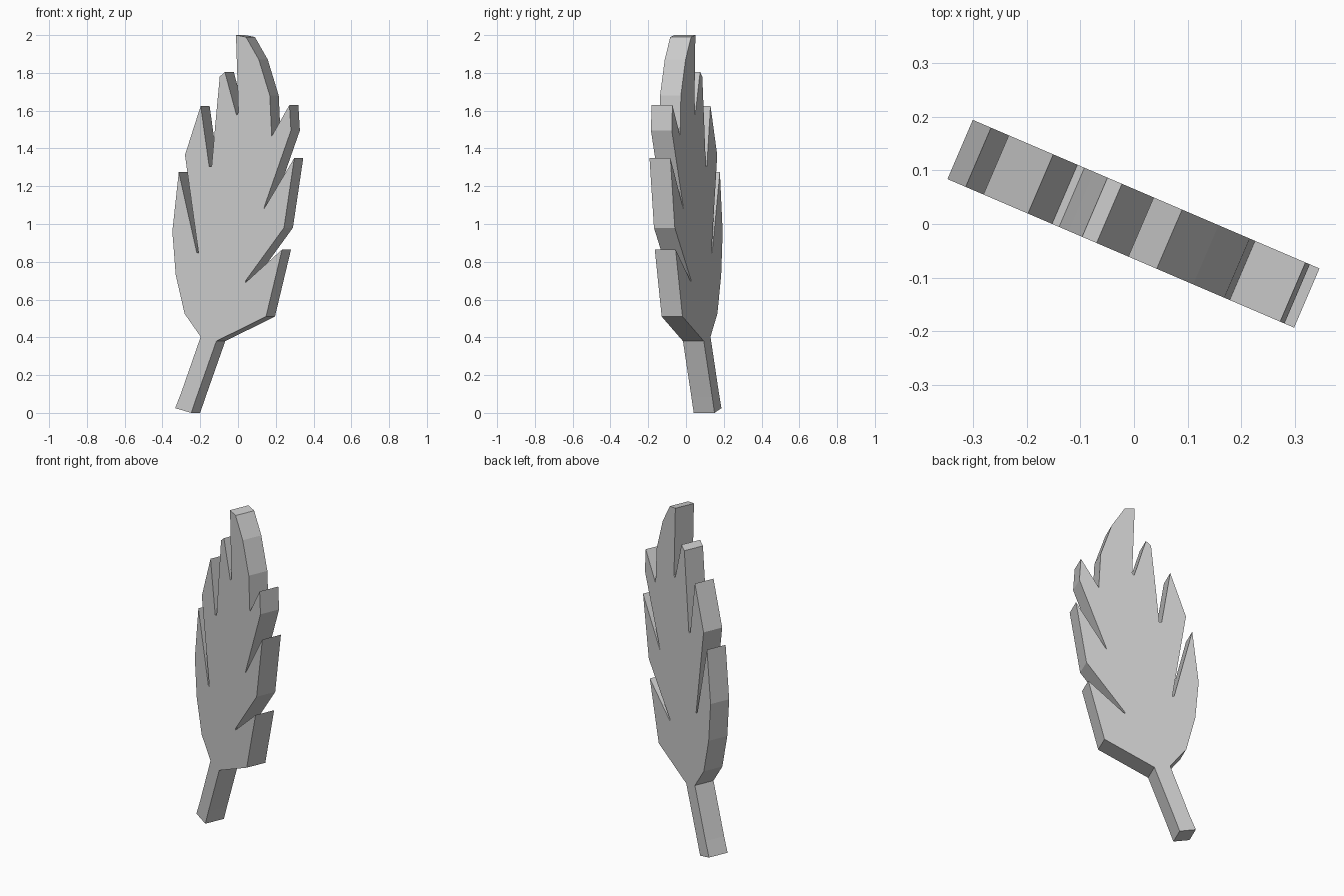
import bpy, bmesh
from math import radians, cos
from mathutils import Matrix

ANGLE = radians(-23.2)
THICK = 0.12

# Feather outline as seen from the front (x, z), anticlockwise from the quill tip
outline = [
    (-0.333, 0.025), (-0.248, 0.0), (-0.219, 0.085), (-0.115, 0.38),      # quill
    (0.148, 0.51), (0.233, 0.865), (0.040, 0.69), (0.040, 0.70),           # lower right barb
    (0.243, 0.98), (0.298, 1.35), (0.137, 1.08), (0.140, 1.095),           # middle right barb
    (0.280, 1.495), (0.272, 1.63), (0.178, 1.465),                         # upper right barb
    (0.168, 1.68), (0.110, 1.87), (0.042, 1.99), (-0.011, 2.0),            # crown
    (0.002, 1.59), (-0.008, 1.575), (-0.070, 1.805), (-0.097, 1.78),       # upper left barb
    (-0.122, 1.51), (-0.140, 1.305), (-0.153, 1.305),
    (-0.198, 1.625), (-0.281, 1.365),                                      # middle left barb
    (-0.209, 0.845), (-0.219, 0.85), (-0.314, 1.275),                      # lower left barb
    (-0.348, 0.96), (-0.330, 0.73), (-0.283, 0.525), (-0.198, 0.403),
    (-0.300, 0.11),
]

# Extrude the outline through its thickness, then turn it about z
bm = bmesh.new()
front = [bm.verts.new(((x + 0.024) / cos(ANGLE), -THICK / 2, z)) for x, z in outline]
face = bm.faces.new(front)
ext = bmesh.ops.extrude_face_region(bm, geom=[face], use_keep_orig=True)
back = [v for v in ext["geom"] if isinstance(v, bmesh.types.BMVert)]
bmesh.ops.translate(bm, verts=back, vec=(0, THICK, 0))
bmesh.ops.recalc_face_normals(bm, faces=bm.faces)
bm.transform(Matrix.Rotation(ANGLE, 4, 'Z'))

mesh = bpy.data.meshes.new("feather")
bm.to_mesh(mesh)
bm.free()
bpy.context.collection.objects.link(bpy.data.objects.new("feather", mesh))
